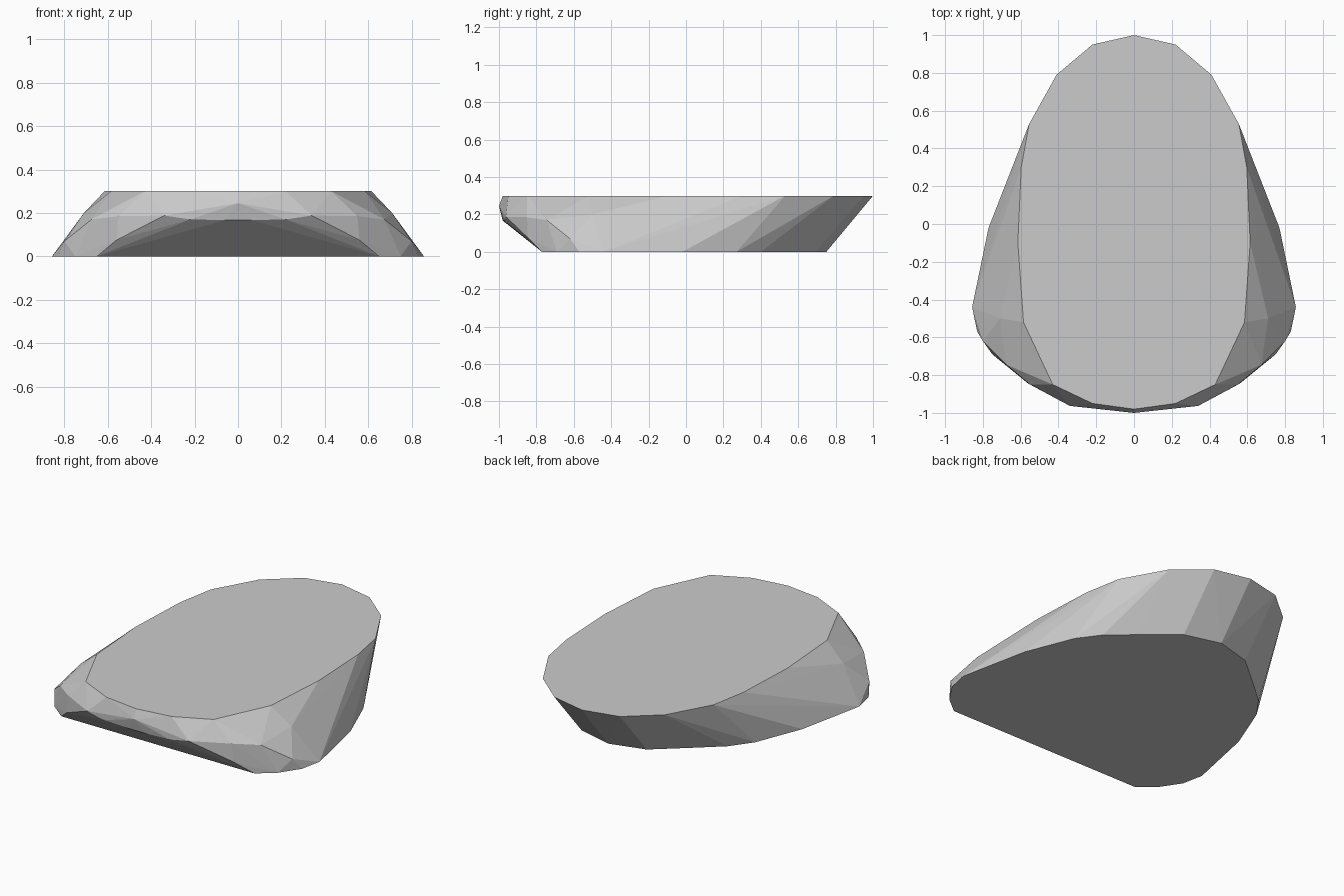
import bpy, bmesh

if "Cube" in bpy.data.objects:
    bpy.data.objects.remove(bpy.data.objects["Cube"])

# One flat colour for the whole stone
grey = bpy.data.materials.new("stone grey")
grey.diffuse_color = (0.6, 0.6, 0.6, 1)
grey.use_nodes = True
grey.node_tree.nodes["Principled BSDF"].inputs["Base Color"].default_value = grey.diffuse_color

# Half outlines, mirrored across x: flat top, smaller shifted base, blunt front rim
top = [(0, 1), (.22, .95), (.41, .79), (.555, .53), (.597, .3),
       (.615, -.1), (.585, -.52), (.43, -.85), (.22, -.95), (0, -.98)]
base = [(0, .75), (.22, .69), (.41, .53), (.56, .4), (.655, .27), (.77, -.02),
        (.857, -.44), (.83, -.57), (.75, -.69), (.65, -.77)]
rim = [(0, -1, .245), (.06, -.98, .167), (.22, -.975, .17), (.34, -.963, .188),
       (.56, -.845, .075), (.55, -.85, .185), (.675, -.745, .17),
       (.80, -.62, .07), (.71, -.50, .20)]

half = [(x, y, .3) for x, y in top] + [(x, y, 0) for x, y in base] + rim

# Faceted shell around the mirrored outlines
bm = bmesh.new()
for x, y, z in half:
    bm.verts.new((x, y, z))
    if x:
        bm.verts.new((-x, y, z))
hull = bmesh.ops.convex_hull(bm, input=bm.verts[:])
loose = {g for g in hull["geom_interior"] + hull["geom_unused"]
         if isinstance(g, bmesh.types.BMVert)}
bmesh.ops.delete(bm, geom=list(loose), context='VERTS')
bmesh.ops.dissolve_limit(bm, angle_limit=0.01, verts=bm.verts[:], edges=bm.edges[:])
bmesh.ops.recalc_face_normals(bm, faces=bm.faces[:])

mesh = bpy.data.meshes.new("flat_stone")
bm.to_mesh(mesh)
bm.free()
mesh.materials.append(grey)
stone = bpy.data.objects.new("flat_stone", mesh)
bpy.context.collection.objects.link(stone)
